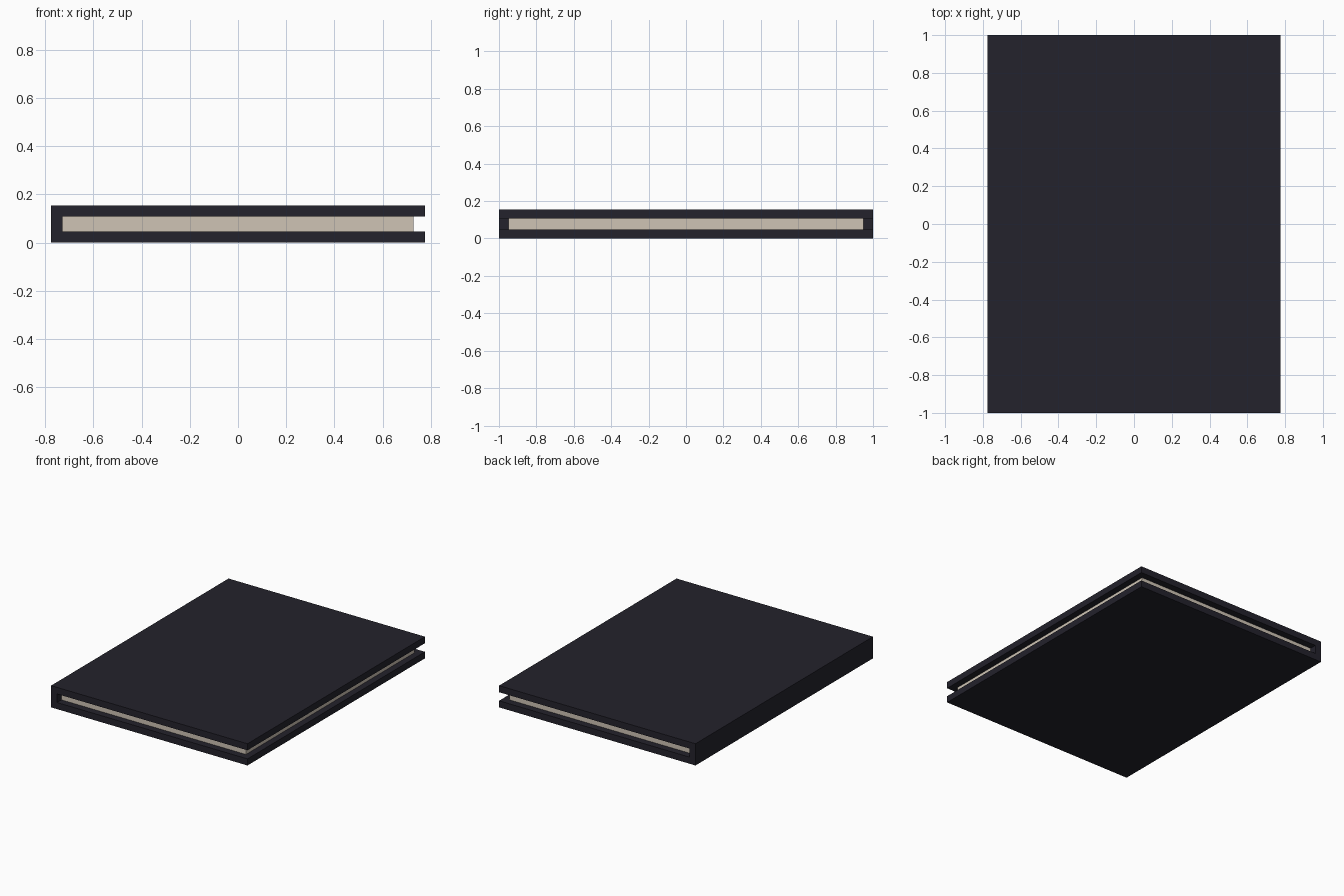
import bpy, bmesh

if "Cube" in bpy.data.objects:
    bpy.data.objects.remove(bpy.data.objects["Cube"])

def material(name, rgb):
    m = bpy.data.materials.new(name)
    m.diffuse_color = (*rgb, 1)
    m.use_nodes = True
    m.node_tree.nodes["Principled BSDF"].inputs["Base Color"].default_value = m.diffuse_color
    return m

def extrude_profile(name, profile, half_y, mat):
    """Extrude an x-z outline along y, centred on y = 0."""
    bm = bmesh.new()
    face = bm.faces.new([bm.verts.new((x, -half_y, z)) for x, z in profile])
    ext = bmesh.ops.extrude_face_region(bm, geom=[face])
    moved = [g for g in ext["geom"] if isinstance(g, bmesh.types.BMVert)]
    bmesh.ops.translate(bm, verts=moved, vec=(0, 2 * half_y, 0))
    bmesh.ops.recalc_face_normals(bm, faces=bm.faces)
    mesh = bpy.data.meshes.new(name)
    bm.to_mesh(mesh)
    bm.free()
    mesh.materials.append(mat)
    obj = bpy.data.objects.new(name, mesh)
    bpy.context.collection.objects.link(obj)
    return obj

dark = material("dark navy cover", (0.017, 0.016, 0.025))
cream = material("cream paper", (0.62, 0.55, 0.46))

W, H, T = 0.775, 0.155, 0.047   # half width, height, board thickness

# Cover: bottom board, spine on the left and top board as one C-shaped outline
extrude_profile("cover", [(-W, 0), (W, 0), (W, T), (-W + T, T),
                          (-W + T, H - T), (W, H - T), (W, H), (-W, H)], 1.0, dark)

# Page block, set back from the three open edges
P = W - T
extrude_profile("page_block", [(-P, T), (P, T), (P, H - T), (-P, H - T)], 0.95, cream)
